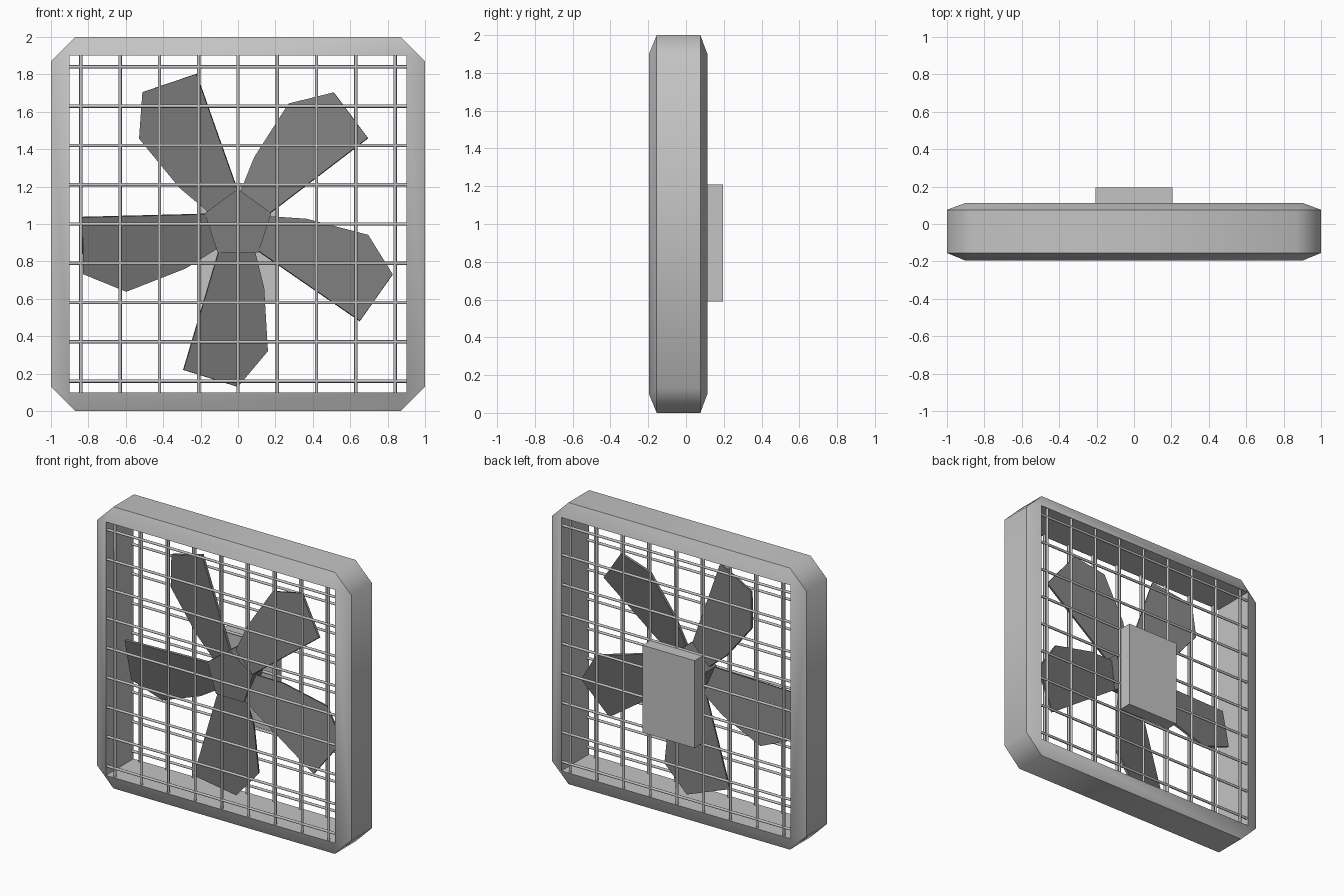
import bpy, bmesh, math
from mathutils import Matrix, Vector

if "Cube" in bpy.data.objects:
    bpy.data.objects.remove(bpy.data.objects["Cube"])


def material(name, v):
    m = bpy.data.materials.new(name)
    m.diffuse_color = (v, v, v, 1)
    m.use_nodes = True
    m.node_tree.nodes["Principled BSDF"].inputs["Base Color"].default_value = m.diffuse_color
    return m


LIGHT = material("light_grey", 0.55)
DARK = material("dark_grey", 0.2)


def finish(name, bm, mat, smooth=None):
    bmesh.ops.recalc_face_normals(bm, faces=bm.faces)
    me = bpy.data.meshes.new(name)
    bm.to_mesh(me)
    bm.free()
    me.materials.append(mat)
    ob = bpy.data.objects.new(name, me)
    bpy.context.collection.objects.link(ob)
    if smooth:
        bpy.ops.object.select_all(action='DESELECT')
        ob.select_set(True)
        bpy.context.view_layer.objects.active = ob
        bpy.ops.object.shade_smooth_by_angle(angle=math.radians(smooth))
    return ob


def prism(bm, front, back):
    """Solid between two matching outlines."""
    a = [bm.verts.new(p) for p in front]
    b = [bm.verts.new(p) for p in back]
    bm.faces.new(a)
    bm.faces.new(b[::-1])
    for i in range(len(a)):
        j = (i + 1) % len(a)
        bm.faces.new((a[i], b[i], b[j], a[j]))


# Frame: cut-corner outer band sloping in to a square opening on both sides
CORNERS = [(1, 1), (-1, 1), (-1, -1), (1, -1)]
bm = bmesh.new()


def outer(y):
    pts = []
    for k, (sx, sz) in enumerate(CORNERS):
        pair = [(sx, 0.87 * sz), (0.87 * sx, sz)]
        pts += pair if k % 2 == 0 else pair[::-1]
    return [bm.verts.new((x, y, 1 + z)) for x, z in pts]


def inner(y):
    return [bm.verts.new((0.9 * x, y, 1 + 0.9 * z)) for x, z in CORNERS]


of, ob_, nf, nb = outer(-0.155), outer(0.076), inner(-0.196), inner(0.113)
for i in range(8):
    j = (i + 1) % 8
    bm.faces.new((of[i], of[j], ob_[j], ob_[i]))
for k in range(4):
    n = (k + 1) % 4
    bm.faces.new((nf[k], nf[n], nb[n], nb[k]))
    for o, s in ((of, nf), (ob_, nb)):
        bm.faces.new((o[2 * k], o[2 * k + 1], s[k]))
        bm.faces.new((o[2 * k + 1], o[(2 * k + 2) % 8], s[n], s[k]))
finish("frame", bm, LIGHT, 50)

# Wire grilles, front and back
for name, y in (("front_grille", -0.18), ("back_grille", 0.1)):
    bm = bmesh.new()
    for i in range(-4, 5):
        t = 0.21 * i
        upright = Matrix.Translation((t, y, 1))
        level = Matrix.Translation((0, y, 1 + t)) @ Matrix.Rotation(math.pi / 2, 4, 'Y')
        for m in (upright, level):
            bmesh.ops.create_cone(bm, cap_ends=True, segments=8, radius1=0.009,
                                  radius2=0.009, depth=1.81, matrix=m)
    finish(name, bm, LIGHT, 50)

# Motor box on the back
bm = bmesh.new()
bmesh.ops.create_cube(bm, size=1, matrix=Matrix.Translation((0, 0.15, 0.9))
                      @ Matrix.Diagonal((0.41, 0.092, 0.62, 1)))
finish("motor_box", bm, LIGHT)

# Five-sided hub
bm = bmesh.new()
ring = [(0.187 * math.sin(k * math.tau / 5), 1 + 0.187 * math.cos(k * math.tau / 5))
        for k in range(5)]
prism(bm, [(x, -0.09, z) for x, z in ring], [(x, 0.03, z) for x, z in ring])
finish("hub", bm, DARK)

# Shaft joining hub and motor
bm = bmesh.new()
bmesh.ops.create_cone(bm, cap_ends=True, segments=8, radius1=0.04, radius2=0.04, depth=0.1,
                      matrix=Matrix.Translation((0, 0.07, 1)) @ Matrix.Rotation(math.pi / 2, 4, 'X'))
finish("shaft", bm, DARK)

# Pitched flat blades: leading edge forward, trailing edge towards the back
OUTLINE = [(-0.10, -0.14), (-0.29, -0.78), (0, -0.87), (0.16, -0.68), (0.14, -0.34), (0.09, -0.14)]
edge = (Vector(OUTLINE[1]) - Vector(OUTLINE[0])).normalized()
front = []
for p in OUTLINE:
    d = Vector(p) - Vector(OUTLINE[0])
    dist = abs(edge.x * d.y - edge.y * d.x)
    front.append(Vector((p[0], -0.085 + 0.22 * dist, p[1])))
for k in range(5):
    m = Matrix.Translation((0, 0, 1)) @ Matrix.Rotation(k * math.tau / 5, 4, 'Y')
    bm = bmesh.new()
    prism(bm, [m @ p for p in front], [m @ (p + Vector((-0.004, 0.016, 0))) for p in front])
    finish(f"blade_{k + 1}", bm, DARK)
